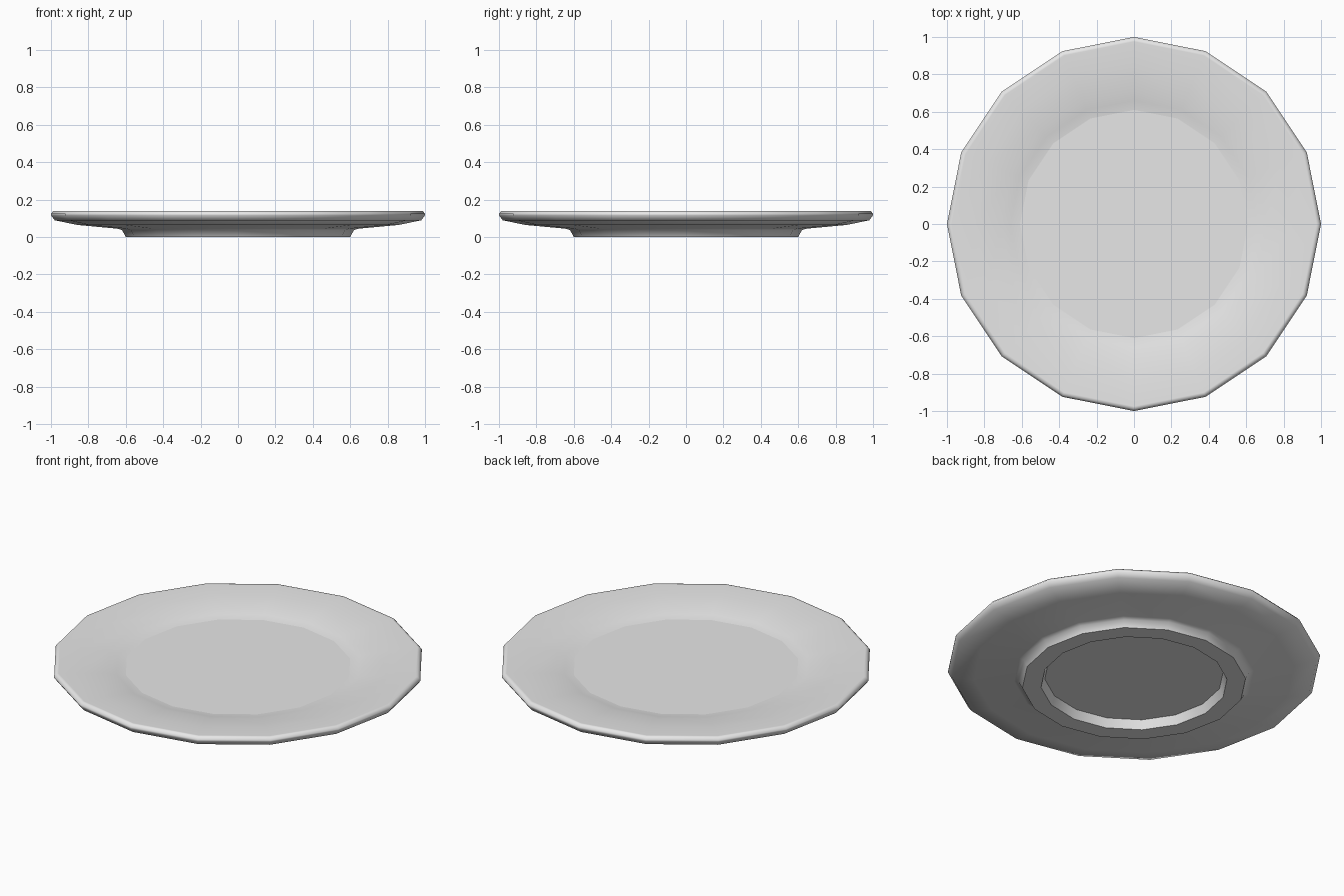
import bpy
import bmesh
from math import cos, sin, tau, radians

cube = bpy.data.objects.get("Cube")
if cube:
    bpy.data.objects.remove(cube, do_unlink=True)

SIDES = 16
FLOOR_RADIUS = 0.61

# Glaze colour
glaze = bpy.data.materials.new("pale_glaze")
glaze.use_nodes = True
colour = (0.8, 0.8, 0.8, 1)
glaze.diffuse_color = colour
glaze.node_tree.nodes["Principled BSDF"].inputs["Base Color"].default_value = colour

# Cross-section (radius, height): well floor, rim, underside, foot, recess
profile = [
    (FLOOR_RADIUS, 0.10), (0.66, 0.107), (0.71, 0.12), (0.85, 0.132), (0.975, 0.14),
    (0.987, 0.14), (1.0, 0.125), (1.0, 0.117), (0.98, 0.09),
    (0.86, 0.065), (0.645, 0.045), (0.62, 0.038),
    (0.60, 0), (0.50, 0), (0.48, 0.05),
]

# Plate: turned from the cross-section, with flat caps for floor and recess
bm = bmesh.new()
rings = [[bm.verts.new((r * cos(tau * i / SIDES), r * sin(tau * i / SIDES), z))
          for i in range(SIDES)] for r, z in profile]
for upper, lower in zip(rings, rings[1:]):
    for i in range(SIDES):
        j = (i + 1) % SIDES
        bm.faces.new((upper[i], lower[i], lower[j], upper[j]))
bm.faces.new(rings[0])
bm.faces.new(rings[-1][::-1])
bmesh.ops.recalc_face_normals(bm, faces=bm.faces)

mesh = bpy.data.meshes.new("plate")
bm.to_mesh(mesh)
bm.free()
mesh.materials.append(glaze)
plate = bpy.data.objects.new("plate", mesh)
bpy.context.collection.objects.link(plate)

# Rounded rim, crisp foot and crisp outline of the well floor
bpy.ops.object.select_all(action='DESELECT')
plate.select_set(True)
bpy.context.view_layer.objects.active = plate
bpy.ops.object.shade_smooth_by_angle(angle=radians(52))
for edge in mesh.edges:
    if all(v < SIDES for v in edge.vertices):
        edge.use_edge_sharp = True
